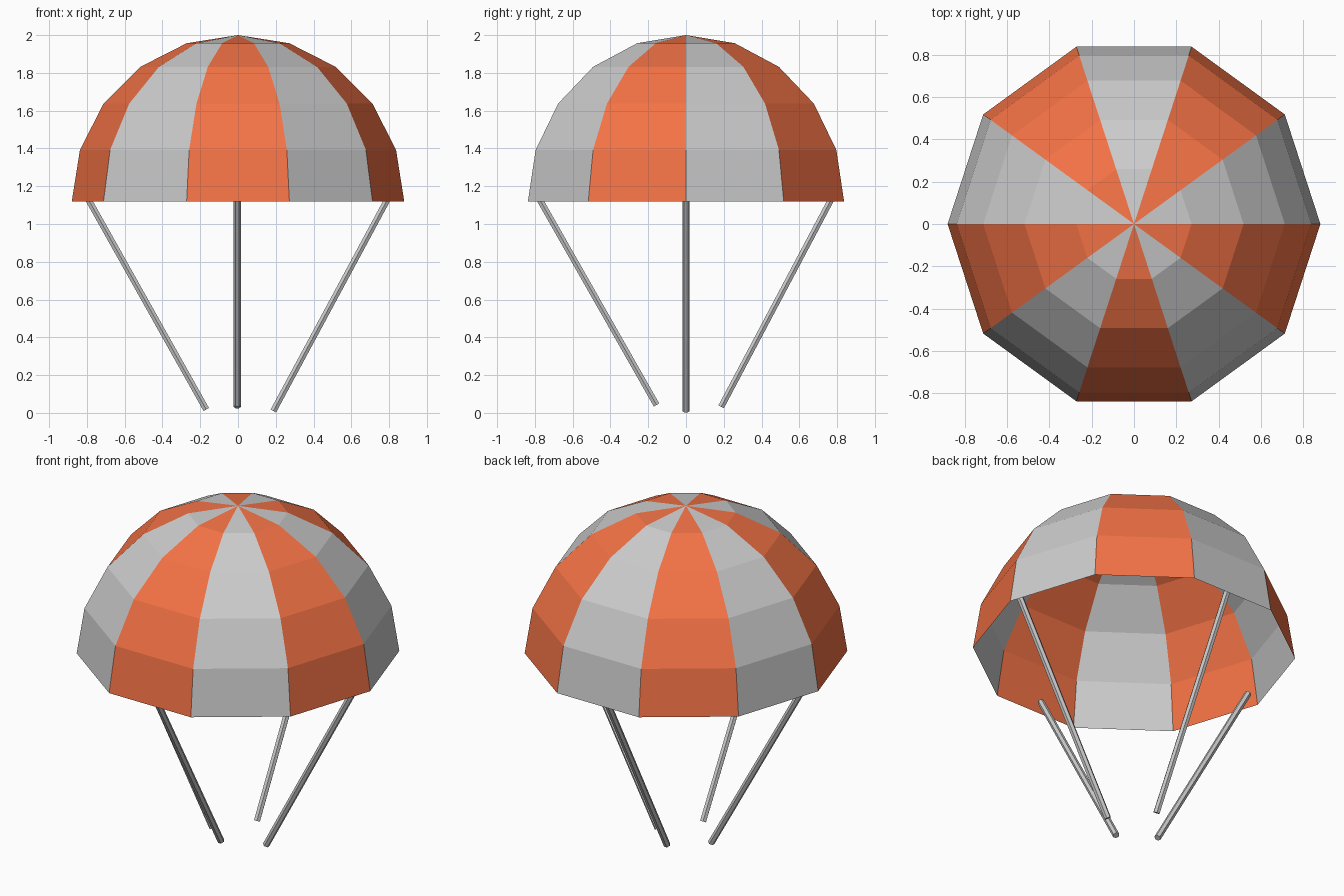
import bpy, bmesh
from math import sin, cos, pi
from mathutils import Vector, Matrix

if "Cube" in bpy.data.objects:
    bpy.data.objects.remove(bpy.data.objects["Cube"])

SIDES, RINGS, RADIUS, RIM_Z = 10, 5, 0.88, 1.12


def finish(bm, name):
    mesh = bpy.data.meshes.new(name)
    bm.to_mesh(mesh)
    bm.free()
    obj = bpy.data.objects.new(name, mesh)
    bpy.context.collection.objects.link(obj)
    return obj


# Canopy: open faceted hemisphere with alternating grey and red gores
bm = bmesh.new()
apex = bm.verts.new((0, 0, RIM_Z + RADIUS))
rings = []
for i in range(1, RINGS + 1):
    t = i * pi / 2 / RINGS
    r, z = RADIUS * sin(t), RIM_Z + RADIUS * cos(t)
    rings.append([bm.verts.new((r * cos(2 * pi * k / SIDES), r * sin(2 * pi * k / SIDES), z))
                  for k in range(SIDES)])
for k in range(SIDES):
    n = (k + 1) % SIDES
    faces = [bm.faces.new((apex, rings[0][k], rings[0][n]))]
    for a, b in zip(rings, rings[1:]):
        faces.append(bm.faces.new((a[k], b[k], b[n], a[n])))
    for f in faces:
        f.material_index = k % 2
canopy = finish(bm, "canopy")
for name, color in (("canopy_grey", (0.8, 0.8, 0.8, 1)), ("canopy_red", (0.9, 0.17, 0.06, 1))):
    mat = bpy.data.materials.new(name)
    mat.diffuse_color = color
    mat.use_nodes = True
    mat.node_tree.nodes["Principled BSDF"].inputs["Base Color"].default_value = mat.diffuse_color
    canopy.data.materials.append(mat)


# Straps: thin hexagonal rods leaning inward from the rim
def strap(name, bottom, top):
    bottom, top = Vector(bottom), Vector(top)
    axis = (top - bottom).normalized()
    side = axis.cross(Vector((0, 0, 1))).normalized()
    rot = Matrix((side, axis.cross(side), axis)).transposed().to_4x4()
    bm = bmesh.new()
    bmesh.ops.create_cone(bm, cap_ends=True, segments=6, radius1=0.019, radius2=0.019,
                          depth=(top - bottom).length)
    # put two hexagon corners on the sideways axis
    corner = max((v.co for v in bm.verts), key=lambda c: c.x)
    if abs(corner.y) > 0.001:
        bmesh.ops.rotate(bm, verts=bm.verts, matrix=Matrix.Rotation(pi / 6, 3, 'Z'))
    bm.transform(Matrix.Translation((bottom + top) / 2) @ rot)
    finish(bm, name)


strap("left_strap", (-0.168, 0, 0.018), (-0.812, 0, 1.165))
strap("right_strap", (0.187, 0, 0.010), (0.81, 0, 1.165))
strap("front_strap", (-0.004, -0.156, 0.042), (-0.004, -0.795, 1.165))
strap("back_strap", (-0.004, 0.186, 0.032), (-0.004, 0.787, 1.165))
